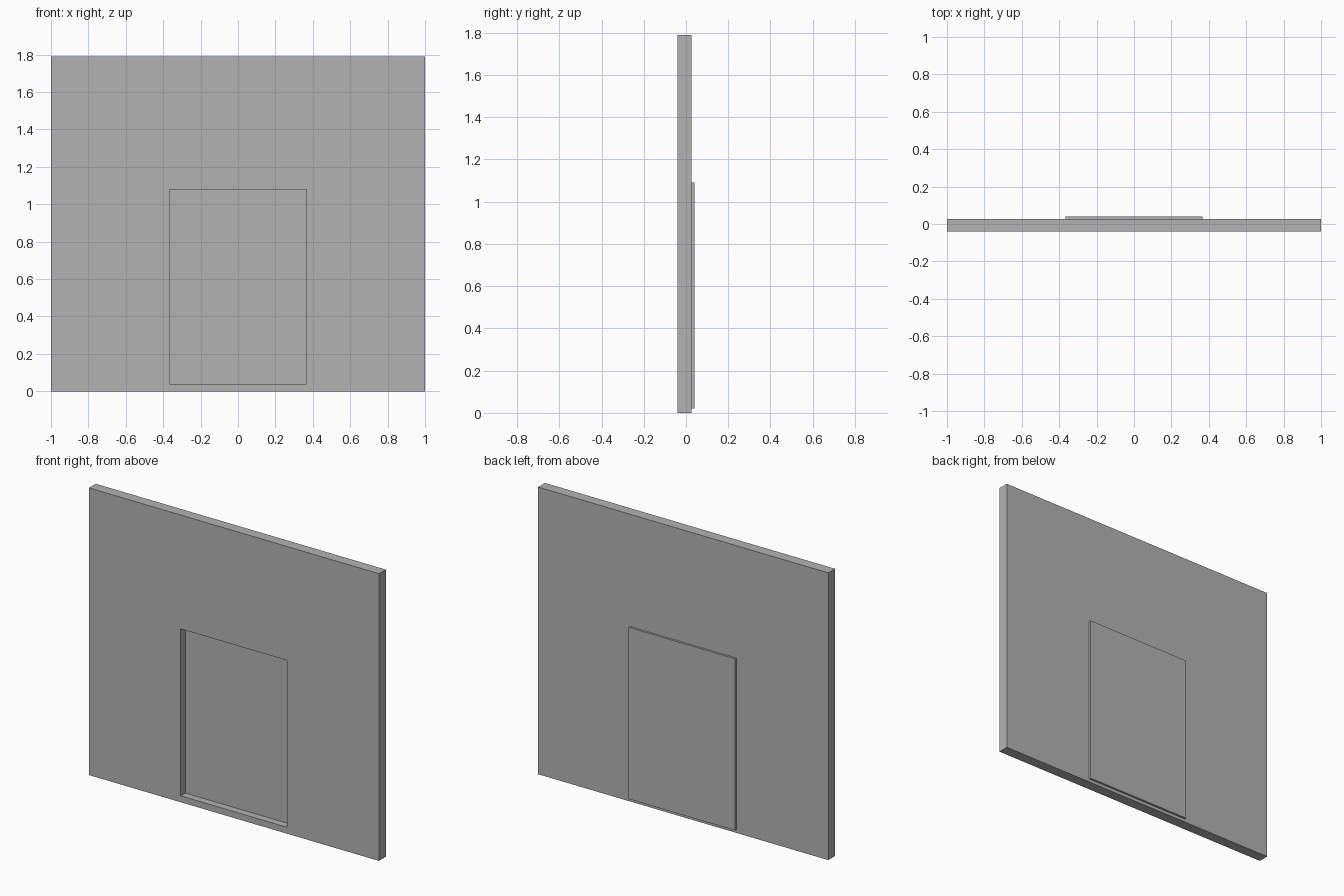
import bpy

# Remove the default cube only
cube = bpy.data.objects.get("Cube")
if cube:
    bpy.data.objects.remove(cube, do_unlink=True)

# Single plain grey for every part
grey = bpy.data.materials.new("plain_grey")
grey.use_nodes = True
colour = (0.45, 0.45, 0.45, 1.0)
grey.diffuse_color = colour
grey.node_tree.nodes["Principled BSDF"].inputs["Base Color"].default_value = colour


def box(name, x, y, z):
    """Box spanning the (min, max) pairs on each axis."""
    spans = (x, y, z)
    bpy.ops.mesh.primitive_cube_add(size=1, location=[(a + b) / 2 for a, b in spans])
    obj = bpy.context.object
    obj.name = name
    obj.scale = [b - a for a, b in spans]
    bpy.ops.object.transform_apply(location=False, rotation=False, scale=True)
    obj.data.materials.append(grey)
    return obj


FRONT, WALL_BACK, PANEL_BACK = -0.04, 0.027, 0.04
RECESS_BACK = 0.005
HALF_DOOR = 0.367

# Wall slab
wall = box("wall", (-1, 1), (FRONT, WALL_BACK), (0, 1.79))

# Door recess cut into the front of the wall
cutter = box("recess_cutter", (-HALF_DOOR, HALF_DOOR),
             (FRONT - 0.1, RECESS_BACK), (0.04, 1.08))
cutter.hide_render = True
cutter.hide_viewport = True
cutter.display_type = 'WIRE'
cut = wall.modifiers.new("door_recess", 'BOOLEAN')
cut.operation = 'DIFFERENCE'
cut.solver = 'EXACT'
cut.object = cutter

# Door panel standing proud of the back of the wall
box("door_panel", (-HALF_DOOR, HALF_DOOR),
    (WALL_BACK - 0.01, PANEL_BACK), (0.02, 1.09))
